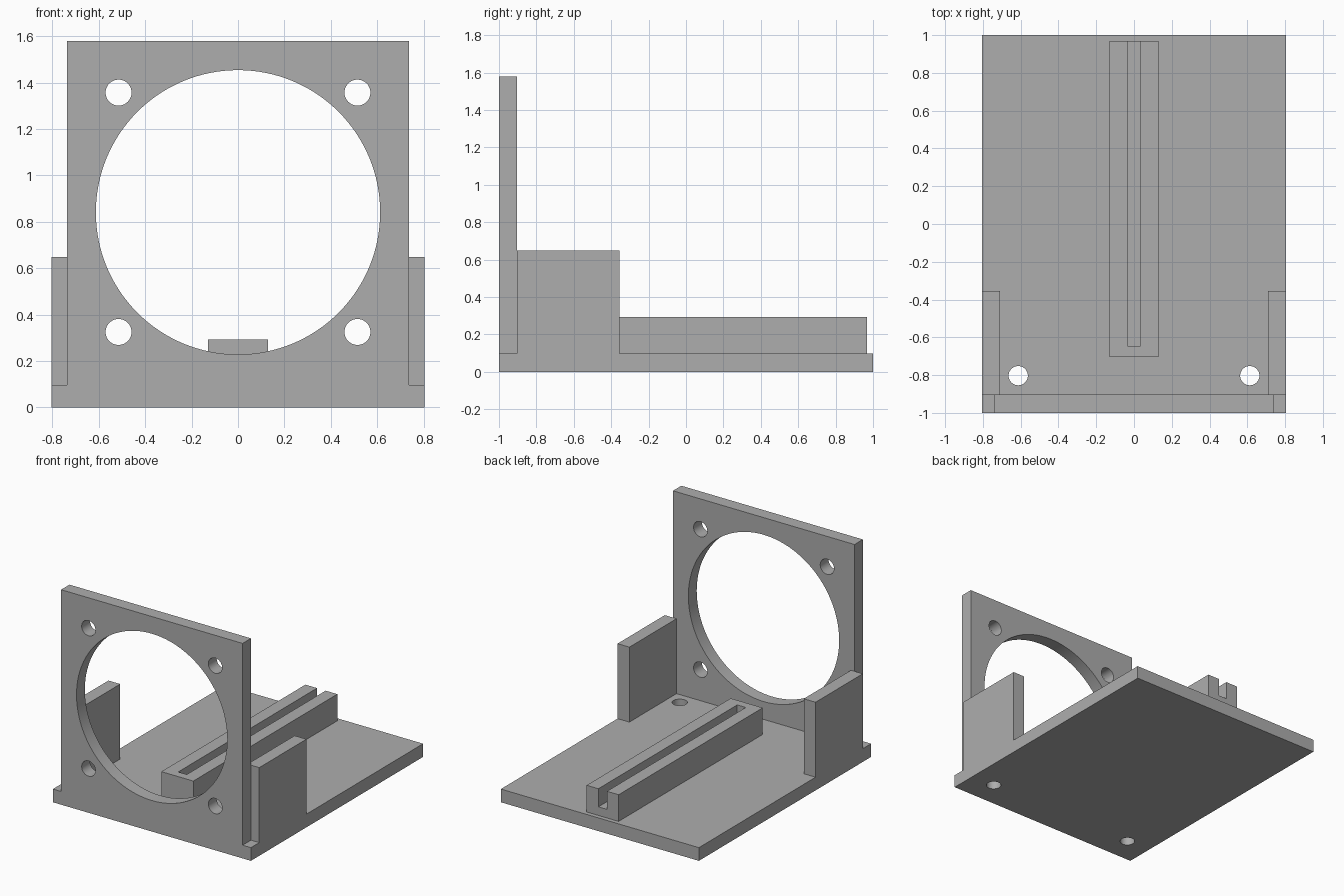
import bpy
from math import pi

default = bpy.data.objects.get("Cube")
if default:
    bpy.data.objects.remove(default, do_unlink=True)

grey = bpy.data.materials.new("plain grey")
grey.use_nodes = True
colour = (0.42, 0.42, 0.42, 1)
grey.diffuse_color = colour
grey.node_tree.nodes["Principled BSDF"].inputs["Base Color"].default_value = colour


def block(name, low, high):
    """Box between two opposite corners."""
    centre = [(a + b) / 2 for a, b in zip(low, high)]
    bpy.ops.mesh.primitive_cube_add(size=1, location=centre)
    ob = bpy.context.object
    ob.name = name
    ob.scale = [b - a for a, b in zip(low, high)]
    bpy.ops.object.transform_apply(location=False, rotation=False, scale=True)
    ob.data.materials.append(grey)
    return ob


def drill(centre, radius, along_y=False, sides=48):
    """Cylinder used to cut a round hole."""
    bpy.ops.mesh.primitive_cylinder_add(
        vertices=sides, radius=radius, depth=0.4, location=centre,
        rotation=(pi / 2 if along_y else 0, 0, 0))
    ob = bpy.context.object
    ob.data.materials.append(grey)
    return ob


def cut(target, cutters):
    """Subtract the cutters and remove them."""
    bpy.context.view_layer.objects.active = target
    for cutter in cutters:
        mod = target.modifiers.new("hole", 'BOOLEAN')
        mod.operation = 'DIFFERENCE'
        mod.solver = 'EXACT'
        mod.object = cutter
        bpy.ops.object.modifier_apply(modifier=mod.name)
        bpy.data.objects.remove(cutter, do_unlink=True)
    bpy.ops.object.select_all(action='DESELECT')
    target.select_set(True)
    bpy.ops.object.shade_smooth_by_angle()


half_width, base_top, panel_back = 0.805, 0.097, -0.903

# Base plate with two screw holes
base = block("base_plate", (-half_width, -1, 0), (half_width, 1, base_top))
cut(base, [drill((s * 0.613, -0.803, 0.05), 0.051) for s in (-1, 1)])

# Upright panel with a large opening and four corner holes
panel = block("front_panel", (-0.738, -1, base_top), (0.738, panel_back, 1.58))
holes = [drill((0, -0.95, 0.841), 0.613, True, 128)]
holes += [drill((s * 0.515, -0.95, z), 0.056, True)
          for s in (-1, 1) for z in (0.325, 1.357)]
cut(panel, holes)

# Side walls behind the panel
for side, s in (("left", 1), ("right", -1)):
    xs = sorted((s * 0.709, s * half_width))
    block(side + "_wall", (xs[0], panel_back, base_top), (xs[1], -0.355, 0.648))

# Slotted rail, open at the back
rail = block("slotted_rail", (-0.13, -0.705, base_top), (0.13, 0.968, 0.293))
cut(rail, [block("slot_cutter", (-0.035, -0.645, 0.16), (0.035, 1.1, 0.4))])
